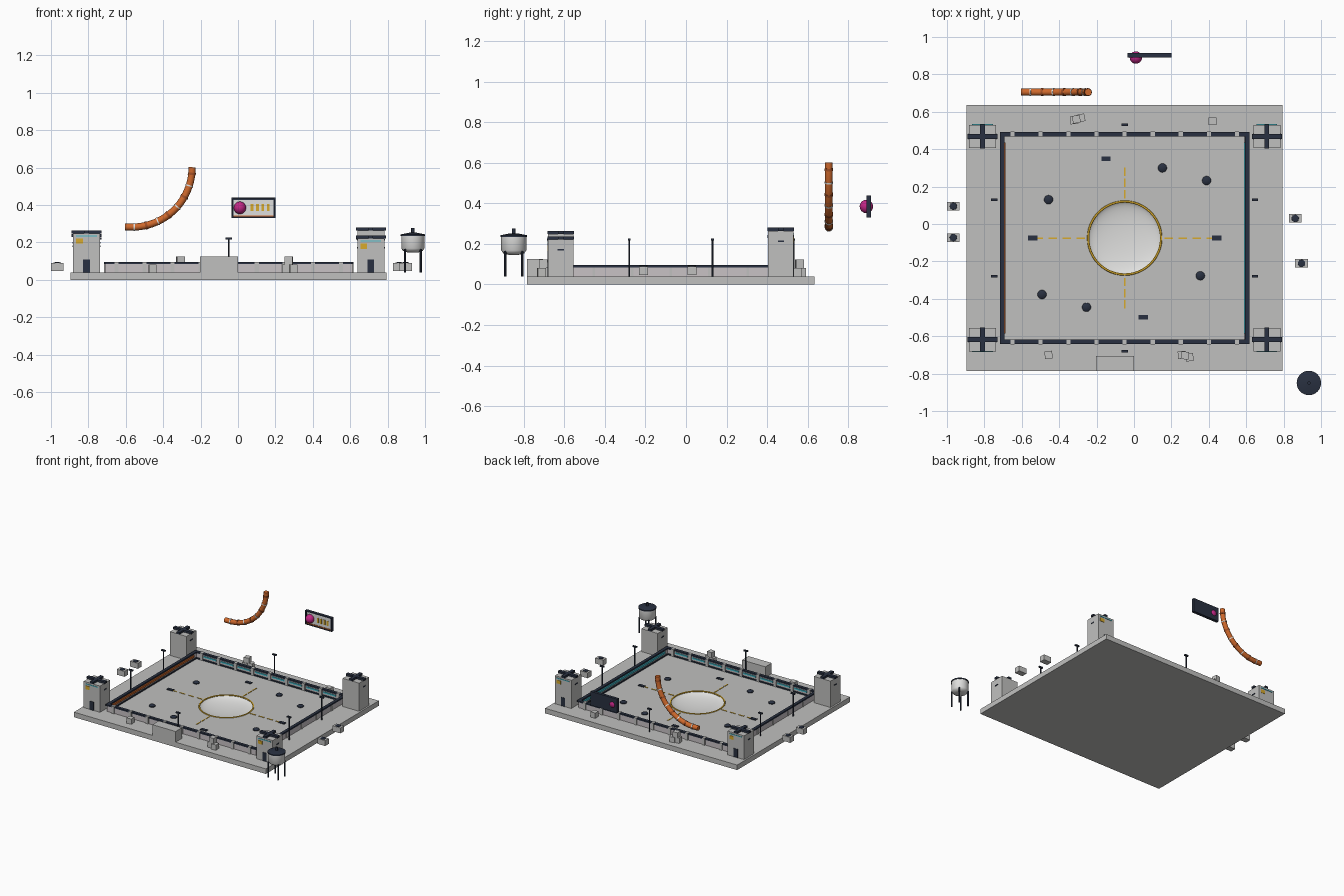
import bpy, bmesh, math
from mathutils import Matrix, Vector

if "Cube" in bpy.data.objects:
    bpy.data.objects.remove(bpy.data.objects["Cube"])


def material(name, r, g, b):
    m = bpy.data.materials.new(name)
    m.use_nodes = True
    m.diffuse_color = (r, g, b, 1)
    m.node_tree.nodes["Principled BSDF"].inputs["Base Color"].default_value = (r, g, b, 1)
    return m


CONCRETE = material("concrete grey", 0.53, 0.53, 0.52)
PALE = material("pale grey", 0.74, 0.74, 0.73)
PANEL = material("panel grey", 0.58, 0.54, 0.56)
NAVY = material("dark navy", 0.022, 0.03, 0.052)
ORANGE = material("orange", 0.62, 0.14, 0.025)
RUST = material("dark orange", 0.36, 0.08, 0.02)
GOLD = material("gold", 0.68, 0.40, 0.025)
CYAN = material("cyan", 0.06, 0.50, 0.60)
MAGENTA = material("magenta", 0.55, 0.02, 0.24)


def finish(name, bm, mat, smooth=False):
    me = bpy.data.meshes.new(name)
    bm.to_mesh(me)
    bm.free()
    me.materials.append(mat)
    ob = bpy.data.objects.new(name, me)
    bpy.context.scene.collection.objects.link(ob)
    if smooth:
        bpy.ops.object.select_all(action="DESELECT")
        bpy.context.view_layer.objects.active = ob
        ob.select_set(True)
        bpy.ops.object.shade_smooth_by_angle(angle=math.radians(40))
    return ob


def box(name, mat, x, y, z0, z1, w, d, turn=0):
    """Box centred on x, y, spanning z0 to z1, w wide and d deep."""
    bm = bmesh.new()
    bmesh.ops.create_cube(bm, size=1)
    m = Matrix.Translation((x, y, (z0 + z1) / 2)) @ Matrix.Rotation(turn, 4, "Z")
    bm.transform(m @ Matrix.Diagonal((w, d, z1 - z0, 1)))
    return finish(name, bm, mat)


def rod(name, mat, a, b, r, sides=16):
    a, b = Vector(a), Vector(b)
    bm = bmesh.new()
    bmesh.ops.create_cone(bm, cap_ends=True, segments=sides, radius1=r, radius2=r,
                          depth=(b - a).length)
    bm.transform(Matrix.Translation((a + b) / 2)
                 @ (b - a).to_track_quat("Z", "Y").to_matrix().to_4x4())
    return finish(name, bm, mat, True)


def lathe(name, mat, x, y, profile, steps=48, up=False):
    """Spin (radius, height) points about a vertical axis."""
    bm = bmesh.new()
    vs = [bm.verts.new((r, 0, z)) for r, z in profile]
    es = [bm.edges.new(p) for p in zip(vs, vs[1:])]
    bmesh.ops.spin(bm, geom=vs + es, axis=(0, 0, 1), cent=(0, 0, 0),
                   angle=math.tau, steps=steps, use_duplicate=False)
    bmesh.ops.remove_doubles(bm, verts=bm.verts, dist=1e-5)
    bmesh.ops.recalc_face_normals(bm, faces=bm.faces)
    if up:
        bm.normal_update()
        bmesh.ops.reverse_faces(bm, faces=[f for f in bm.faces if f.normal.z < 0])
    bm.transform(Matrix.Translation((x, y, 0)))
    return finish(name, bm, mat, True)


CX, CY, TOP = -0.05, -0.075, 0.04
quarter = [i * math.pi / 24 for i in range(13)]

# Slab with a round recess for the bowl
slab = box("slab", CONCRETE, CX, CY, 0, TOP, 1.69, 1.42)
cutter = rod("bowl_cutter", CONCRETE, (CX, CY, 0.002), (CX, CY, 0.1), 0.195, 48)
cutter.hide_render = True
cut = slab.modifiers.new("recess", "BOOLEAN")
cut.object = cutter
cut.operation = "DIFFERENCE"
cut.solver = "EXACT"
bpy.ops.object.select_all(action="DESELECT")
bpy.context.view_layer.objects.active = slab
slab.select_set(True)
bpy.ops.object.modifier_apply(modifier=cut.name)
bpy.data.objects.remove(cutter)

# Bowl and its gold rim
lathe("bowl", PALE, CX, CY,
      [(0.195 * math.cos(t), TOP - 0.037 * math.sin(t)) for t in quarter], up=True)
ring = [i * math.tau / 8 for i in range(9)]
lathe("bowl_rim", GOLD, CX, CY,
      [(0.195 + 0.006 * math.cos(t), TOP + 0.005 * math.sin(t)) for t in ring])

# Gold dashes and dark plates on the floor
for s in (-1, 1):
    for k in range(3):
        box("dash_y", GOLD, CX, CY + s * (0.235 + 0.06 * k), TOP, 0.043, 0.008, 0.045)
    for k in range(4):
        box("dash_x", GOLD, CX + s * (0.235 + 0.075 * k), CY, TOP, 0.043, 0.045, 0.008)
    box("floor_plate", NAVY, CX + s * 0.492, CY, TOP, 0.046, 0.05, 0.025)
    box("floor_plate", NAVY, CX + s * 0.1, CY - s * 0.423, TOP, 0.046, 0.05, 0.025)

# Dark floor studs
for x, y in [(-0.457, 0.13), (0.152, 0.3), (0.388, 0.232),
             (0.355, -0.277), (-0.254, -0.445), (-0.492, -0.377)]:
    lathe("floor_stud", NAVY, x, y,
          [(0.024, TOP), (0.024, 0.046), (0.017, 0.052), (0, 0.054)], 20)

# Perimeter walls with panels, posts, dark caps and coloured inner strips
HX, HY = 0.655, 0.555
for s in (-1, 1):
    y, x = CY + s * HY, CX + s * HX
    box("wall_long", PANEL, CX, y, TOP, 0.086, 2 * HX, 0.014)
    box("wall_short", PANEL, x, CY, TOP, 0.086, 0.014, 2 * HY)
    box("cap_long", NAVY, CX, y, 0.084, 0.095, 2 * HX + 0.024, 0.024)
    box("cap_short", NAVY, x, CY, 0.084, 0.095, 0.024, 2 * HY + 0.024)
    box("kerb_long", NAVY, CX, y - s * 0.008, TOP, 0.05, 2 * HX, 0.01)
    box("kerb_short", NAVY, x - s * 0.008, CY, TOP, 0.05, 0.01, 2 * HY)
    box("strip_short", CYAN if s > 0 else ORANGE, x - s * 0.012, CY, 0.064, 0.08, 0.01, 1.02)
    for k in range(-4, 5):
        box("post_long", CONCRETE, CX + k * 0.15, y, TOP, 0.0965, 0.022, 0.029)
    for k in range(-4, 4):
        box("strip_long", CYAN, CX + (k + 0.5) * 0.15, y - s * 0.009, 0.064, 0.076, 0.11, 0.006)
    for k in range(-2, 3):
        box("post_short", CONCRETE, x + s * 0.004, CY + k * 0.19, TOP, 0.084, 0.016, 0.014)

# Corner towers, each facing outward
for sx, sy, h in [(-1, -1, 0.265), (1, -1, 0.238), (-1, 1, 0.245), (1, 1, 0.28)]:
    x, y = CX + sx * 0.76, CY + sy * 0.543
    face = y + sy * 0.0625
    box("tower", CONCRETE, x, y, TOP, h - 0.016, 0.144, 0.125)
    box("tower_beam_x", NAVY, x, y, h - 0.016, h, 0.16, 0.026)
    box("tower_beam_y", NAVY, x, y, h - 0.016, h, 0.026, 0.13)
    box("tower_door", NAVY, x, face, TOP, 0.108, 0.035, 0.006)
    box("tower_badge", GOLD, x + sy * 0.037, face, h - 0.072, h - 0.045, 0.036, 0.006)
    box("tower_light", CYAN, x, face, h - 0.034, h - 0.028, 0.11, 0.006)
    for s in (-1, 1):
        box("tower_vent", NAVY, x + s * 0.072, y, h - 0.07, h - 0.062, 0.006, 0.03)

# Lamp posts around the arena
for x, y in [(CX, 0.53), (CX, -0.68)] + [(CX + s * 0.697, y) for s in (-1, 1) for y in (0.13, -0.28)]:
    rod("lamp_pole", NAVY, (x, y, TOP), (x, y, 0.218), 0.0045, 8)
    box("lamp_head", NAVY, x, y, 0.216, 0.226, 0.034, 0.014)

# Entrance block and loose crates, some stacked
box("entrance_block", CONCRETE, -0.102, -0.745, TOP, 0.125, 0.205, 0.08)
for x, y, z, turn in [(-0.32, 0.555, TOP, 0.1), (-0.283, 0.567, TOP, 0.2), (-0.308, 0.56, 0.082, 0.15),
                      (0.42, 0.55, TOP, 0), (-0.457, -0.7, TOP, 0.1), (0.255, -0.7, TOP, 0.05),
                      (0.297, -0.713, TOP, 0.1), (0.272, -0.703, 0.082, -0.1)]:
    box("crate", CONCRETE, x, y, z, z + 0.042, 0.041, 0.041, turn)

# Hovering blocks beside the slab
for x, y in [(-0.966, 0.095), (-0.966, -0.073), (0.862, 0.03), (0.896, -0.21)]:
    box("side_block", CONCRETE, x, y, 0.047, 0.09, 0.068, 0.046)
    lathe("side_block_stud", NAVY, x, y, [(0.02, 0.088), (0.019, 0.093), (0, 0.096)], 16)

# Water tank on legs
TX, TY = 0.935, -0.85
lathe("tank_body", PALE, TX, TY,
      [(0, 0.145), (0.03, 0.147), (0.052, 0.154), (0.062, 0.168), (0.062, 0.238), (0, 0.238)])
lathe("tank_lid", NAVY, TX, TY, [(0, 0.234), (0.065, 0.234), (0.065, 0.243), (0.02, 0.252), (0, 0.252)])
rod("tank_knob", NAVY, (TX, TY, 0.25), (TX, TY, 0.277), 0.009)
for sx in (-1, 1):
    for sy in (-1, 1):
        x, y = TX + sx * 0.042, TY + sy * 0.042
        rod("tank_leg", NAVY, (x, y, TOP), (x, y, 0.165), 0.0055, 8)


# Curved pipe with sleeves and clamps
def pipe_point(t):
    a = t * math.pi / 2
    return Vector((-0.565 + 0.32 * math.sin(a), 0.705, 0.602 - 0.32 * math.cos(a)))


def pipe(name, mat, points, r):
    curve = bpy.data.curves.new(name, "CURVE")
    curve.dimensions = "3D"
    curve.bevel_depth, curve.bevel_resolution, curve.use_fill_caps = r, 4, True
    spline = curve.splines.new("POLY")
    spline.points.add(len(points) - 1)
    for p, co in zip(spline.points, points):
        p.co = (*co, 1)
    spline.use_smooth = True
    curve.materials.append(mat)
    bpy.context.scene.collection.objects.link(bpy.data.objects.new(name, curve))


pipe("pipe", ORANGE, [Vector((-0.605, 0.705, 0.282))] + [pipe_point(i / 24) for i in range(25)], 0.019)
for k in range(8):
    t = 0.02 + k * 0.13
    d = 0.012 if k % 2 else 0.007
    pipe("pipe_clamp", RUST if k % 2 else PALE, [pipe_point(t - d), pipe_point(t + d)], 0.0215)

# Floating sign with frame, face, bars and a ball
box("sign_back", NAVY, 0.083, 0.908, 0.33, 0.44, 0.235, 0.012)
box("sign_face", PALE, 0.083, 0.901, 0.342, 0.428, 0.213, 0.006)
for z0, z1 in [(0.33, 0.338), (0.432, 0.44)]:
    box("sign_frame", NAVY, 0.083, 0.899, z0, z1, 0.235, 0.016)
for x in (-0.03, 0.196):
    box("sign_frame", NAVY, x, 0.899, 0.33, 0.44, 0.008, 0.016)
box("sign_strip", ORANGE, 0.083, 0.898, 0.338, 0.344, 0.213, 0.008)
for k in range(4):
    box("sign_bar", GOLD, 0.075 + k * 0.029, 0.897, 0.367, 0.405, 0.014, 0.006)
bm = bmesh.new()
bmesh.ops.create_uvsphere(bm, u_segments=24, v_segments=14, radius=0.033)
bm.transform(Matrix.Translation((0.01, 0.89, 0.385)))
finish("sign_ball", bm, MAGENTA, True)
